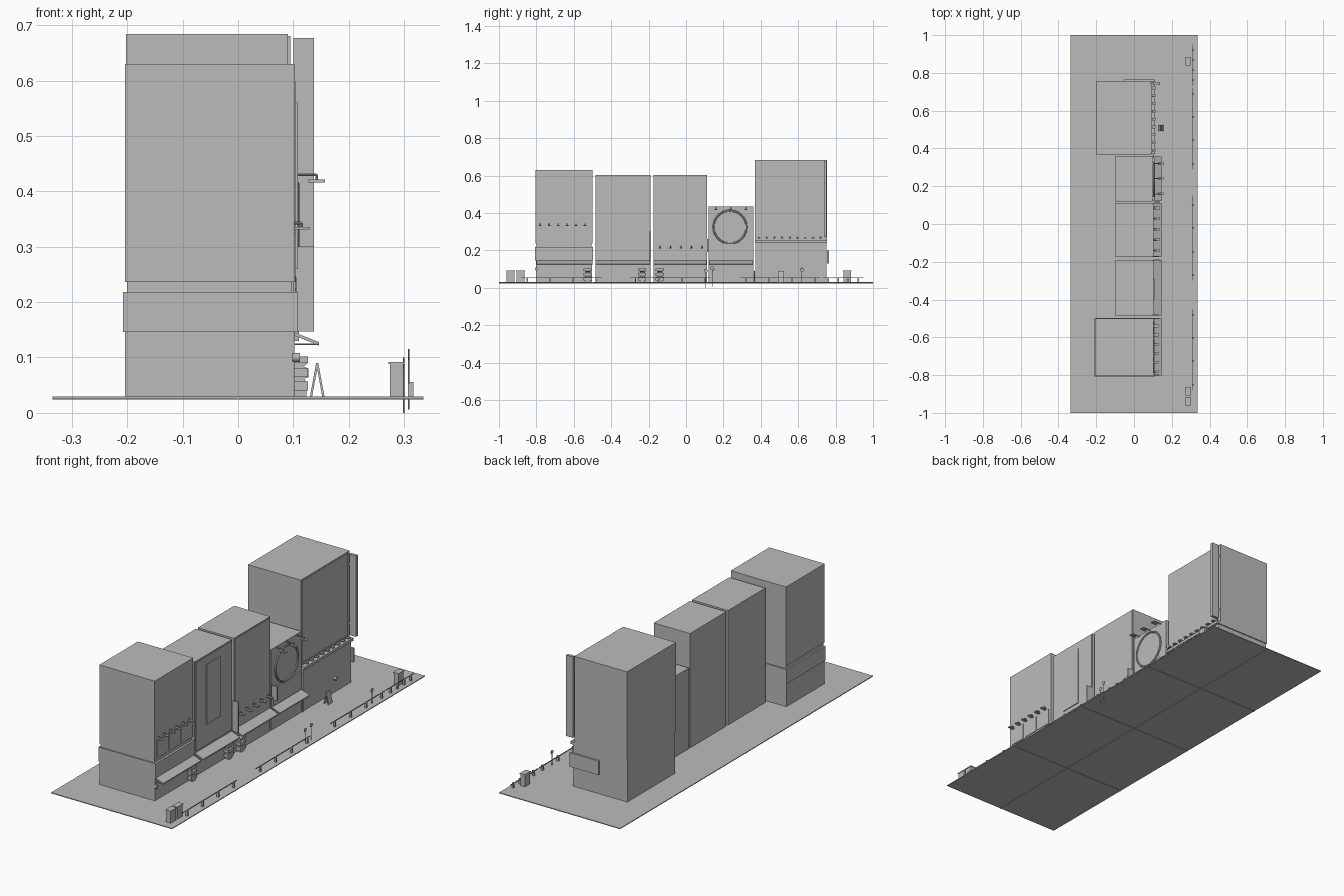
import bpy, math
from mathutils import Vector

cube = bpy.data.objects.get("Cube")
if cube:
    bpy.data.objects.remove(cube, do_unlink=True)

grey = bpy.data.materials.new("plain grey")
grey.use_nodes = True
colour = (0.5, 0.5, 0.5, 1)
grey.diffuse_color = colour
grey.node_tree.nodes["Principled BSDF"].inputs["Base Color"].default_value = colour


def box(name, x, y, z):
    """Box from three (low, high) pairs."""
    spans = (x, y, z)
    bpy.ops.mesh.primitive_cube_add(size=1)
    ob = bpy.context.object
    ob.name = name
    centre = Vector([(a + b) / 2 for a, b in spans])
    size = [b - a for a, b in spans]
    for v in ob.data.vertices:
        v.co = Vector([c * s for c, s in zip(v.co, size)]) + centre
    ob.data.materials.append(grey)
    return ob


def rod(name, a, b, radius, sides=8):
    a, b = Vector(a), Vector(b)
    bpy.ops.mesh.primitive_cylinder_add(vertices=sides, radius=radius, depth=(b - a).length, location=(a + b) / 2)
    ob = bpy.context.object
    ob.name = name
    ob.rotation_euler = (b - a).to_track_quat("Z", "Y").to_euler()
    ob.data.materials.append(grey)
    return ob


def extrude_y(name, profile, y):
    """Closed x-z profile drawn out along y."""
    n = len(profile)
    verts = [(px, py, pz) for py in y for px, pz in profile]
    faces = [tuple(range(n)), tuple(reversed(range(n, 2 * n)))]
    faces += [(i, i + n, (i + 1) % n + n, (i + 1) % n) for i in range(n)]
    mesh = bpy.data.meshes.new(name)
    mesh.from_pydata(verts, [], faces)
    mesh.materials.append(grey)
    ob = bpy.data.objects.new(name, mesh)
    bpy.context.collection.objects.link(ob)
    return ob


def spread(a, b, n):
    return [a + (b - a) * i / (n - 1) for i in range(n)]


def awning(name, y):
    extrude_y(name, [(0.1, 0.14), (0.1, 0.146), (0.146, 0.128), (0.146, 0.122)], y)
    for end in y:
        rod(name + "_stay", (0.1, end, 0.124), (0.146, end, 0.124), 0.0015)


def lamps(name, ys, z, reach, drop):
    """Row of arm lamps along the facade."""
    for y in ys:
        rod(name + "_arm", (0.088, y, z + drop), (reach - 0.015, y, z + drop), 0.0025)
        rod(name + "_stem", (reach - 0.015, y, z + drop), (reach - 0.015, y, z), 0.0025)
        box(name + "_head", (reach - 0.03, reach), (y - 0.007, y + 0.007), (z - 0.004, z + 0.001))


G = 0.03
# Ground plate with joints below
box("ground", (-0.335, 0.335), (-1, 1), (0.026, G))
box("long_joint", (-0.003, 0.003), (-1, 1), (0.024, 0.027))
for y in (-0.5, 0, 0.5):
    box("cross_joint", (-0.335, 0.335), (y - 0.004, y + 0.004), (0.024, 0.027))

# Near tower with belt
box("near_tower_base", (-0.204, 0.102), (-0.803, -0.502), (G, 0.146))
box("near_tower_belt", (-0.208, 0.108), (-0.807, -0.498), (0.146, 0.218))
box("near_tower_neck", (-0.2, 0.097), (-0.8, -0.505), (0.218, 0.236))
box("near_tower_body", (-0.204, 0.102), (-0.805, -0.5), (0.236, 0.63))
for i in range(3):
    y = -0.79 + i * 0.095
    box("near_tower_window", (0.1, 0.105), (y, y + 0.085), (0.245, 0.325))
lamps("near_tower_lamp", spread(-0.78, -0.54, 6), 0.335, 0.13, 0.008)
awning("near_tower_awning", (-0.8, -0.5))

# Two middle blocks
box("tall_block", (-0.1, 0.1), (-0.485, -0.19), (G, 0.603))
box("tall_block_facade", (0.1, 0.104), (-0.48, -0.195), (0.155, 0.598))
box("tall_block_panel", (0.104, 0.108), (-0.4, -0.29), (0.26, 0.56))
awning("tall_block_awning", (-0.483, -0.193))
box("hanging_sign", (0.105, 0.137), (-0.194, -0.187), (0.147, 0.3))

box("middle_block", (-0.1, 0.1), (-0.175, 0.112), (G, 0.603))
box("middle_block_facade", (0.1, 0.103), (-0.17, 0.107), (0.155, 0.598))
lamps("middle_block_lamp", spread(-0.14, 0.085, 5), 0.215, 0.135, 0.008)
awning("middle_block_awning", (-0.173, 0.11))

# Low block with round emblem
box("low_block", (-0.1, 0.1), (0.12, 0.36), (G, 0.434))
box("low_block_board", (0.1, 0.108), (0.126, 0.352), (0.15, 0.236))
rod("round_panel", (0.098, 0.235, 0.325), (0.105, 0.235, 0.325), 0.088, 48)
bpy.ops.mesh.primitive_torus_add(location=(0.106, 0.235, 0.325), rotation=(0, math.pi / 2, 0),
                                 major_radius=0.088, minor_radius=0.005, major_segments=48, minor_segments=8)
bpy.context.object.name = "round_rim"
bpy.context.object.data.materials.append(grey)
bpy.ops.object.shade_smooth_by_angle()
lamps("low_block_lamp", (0.16, 0.24, 0.32), 0.42, 0.157, 0.01)
awning("low_block_awning", (0.123, 0.357))
box("small_hanging_sign", (0.105, 0.137), (0.113, 0.12), (0.19, 0.26))

# Far tower
box("far_tower_base", (-0.2, 0.1), (0.372, 0.75), (G, 0.24))
box("far_tower_body", (-0.202, 0.09), (0.368, 0.755), (0.24, 0.684))
box("far_tower_facade", (0.09, 0.095), (0.372, 0.735), (0.27, 0.68))
box("far_tower_ledge", (0.08, 0.112), (0.37, 0.755), (0.24, 0.254))
lamps("far_tower_lamp", spread(0.39, 0.72, 9), 0.268, 0.115, 0.005)
box("tall_sign", (0.1, 0.137), (0.737, 0.752), (0.272, 0.677))
for z in (0.32, 0.62):
    box("sign_bracket", (0.088, 0.102), (0.742, 0.748), (z, z + 0.008))
box("side_board", (-0.05, 0.11), (0.754, 0.764), (0.13, 0.2))

# Market stands against the walls
stand = [(0.1, G), (0.124, G), (0.124, 0.055), (0.119, 0.062), (0.127, 0.064),
         (0.127, 0.08), (0.119, 0.084), (0.126, 0.09), (0.126, 0.102), (0.1, 0.102)]
for y in (-0.525, -0.235, -0.14):
    extrude_y("market_stand", stand, (y - 0.012, y + 0.012))
    for z0, z1 in ((0.04, 0.057), (0.065, 0.08), (0.091, 0.102)):
        box("stand_tray", (0.102, 0.126), (y - 0.022, y + 0.022), (z0, z1))

# Folding pavement board
for foot in (0.132, 0.154):
    extrude_y("folding_board", [(foot - 0.002, G), (foot + 0.002, G), (0.145, 0.09), (0.141, 0.09)], (0.492, 0.525))

# Wall lanterns
for y in (-0.8, 0.145, 0.62):
    rod("wall_lantern", (0.098, y, 0.1), (0.112, y, 0.1), 0.008, 12)
rod("drain_pipe", (0.104, 0.364, G), (0.104, 0.364, 0.09), 0.004)

# Kerb cabinets
for y in (-0.938, -0.885, 0.862):
    box("kerb_cabinet", (0.274, 0.299), (y - 0.021, y + 0.021), (G, 0.088))
    box("cabinet_lid", (0.272, 0.301), (y - 0.023, y + 0.023), (0.088, 0.092))

# Railings along the kerb
for a, b in ((-0.88, -0.45), (-0.3, 0.13), (0.29, 0.72), (0.73, 0.95)):
    box("rail", (0.307, 0.31), (a, b), (0.052, 0.056))
    for y in spread(a + 0.03, b - 0.03, 4):
        box("rail_post", (0.307, 0.317), (y - 0.004, y + 0.004), (G, 0.056))

# Slim kerb poles with round heads
for x, y, z0, z1 in ((0.299, 0.105, 0, 0.1), (0.308, 0.14, 0.006, 0.115), (0.308, 0.62, G, 0.105)):
    rod("kerb_pole", (x, y, z0), (x, y, z1), 0.0015)
    rod("pole_disc", (x - 0.001, y, z1 - 0.01), (x + 0.001, y, z1 - 0.01), 0.01, 16)
